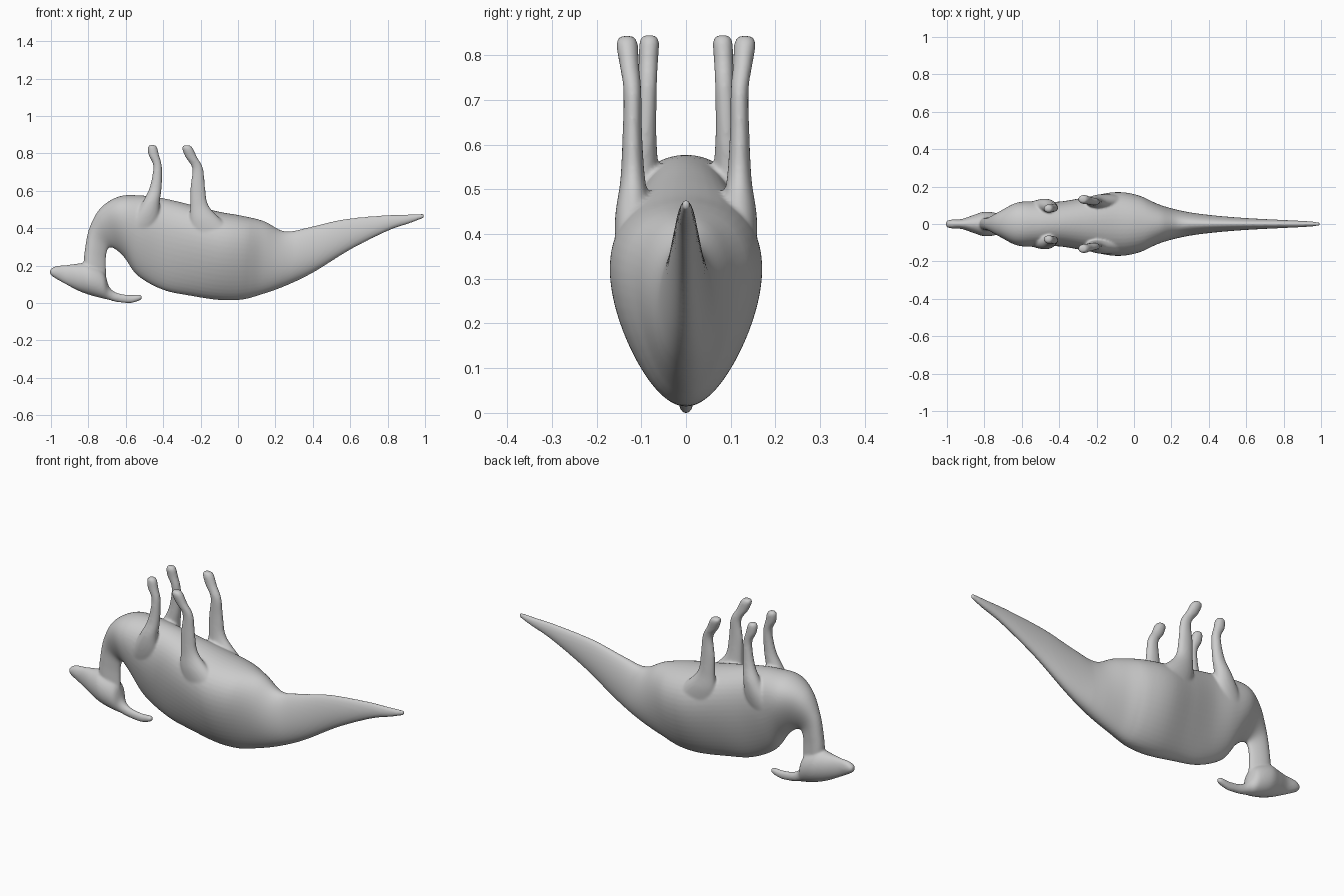
import bpy, bmesh, math

bm = bmesh.new()


def smooth_path(st, n):
    """Catmull-Rom resampling of station tuples."""
    out = []
    for i in range(len(st) - 1):
        p = [st[max(0, min(len(st) - 1, i + d))] for d in (-1, 0, 1, 2)]
        for k in range(n):
            t = k / n
            out.append([0.5 * (2 * b + (c - a) * t + (2 * a - 5 * b + 4 * c - d) * t * t
                               + (3 * b - a - 3 * c + d) * t ** 3) for a, b, c, d in zip(*p)])
    return out + [list(st[-1])]


def loft(stations, skew=lambda x: 0.0, n=6, seg=48):
    """Stations: lower x, lower z, upper x, upper z, half width, centre y."""
    rings = []
    for ax, az, bx, bz, w, cy in smooth_path(stations, n):
        ring = []
        s = skew(ax)
        for k in range(seg):
            t = 2 * math.pi * k / seg
            v = (1 - math.cos(t)) / 2 + 0.4 * s * math.sin(t) ** 2
            y = (math.sin(t) - s * math.sin(2 * t)) / (1 + 0.25 * abs(s))
            ring.append(bm.verts.new((ax + (bx - ax) * v, cy + w * y, az + (bz - az) * v)))
        rings.append(ring)
    faces = [bm.faces.new(rings[0]), bm.faces.new(rings[-1][::-1])]
    for r, s in zip(rings, rings[1:]):
        for k in range(seg):
            j = (k + 1) % seg
            faces.append(bm.faces.new((r[k], s[k], s[j], r[j])))
    bmesh.ops.recalc_face_normals(bm, faces=faces)


def trunk_skew(x):
    """Trunk is widest high up, the tail slightly wider low down."""
    return 0.12 - 0.16 * max(0.0, min(1.0, (x - 0.05) / 0.25))


# neck, trunk and tail
trunk = [
    (-.70, .08, -.82, .14, .036), (-.705, .17, -.825, .21, .036), (-.705, .25, -.818, .29, .035),
    (-.69, .295, -.795, .40, .04), (-.655, .287, -.735, .508, .072), (-.605, .24, -.635, .57, .115),
    (-.535, .145, -.52, .575, .122), (-.40, .07, -.40, .56, .12), (-.25, .038, -.25, .525, .145),
    (-.10, .016, -.10, .488, .171), (.02, .018, .02, .467, .155), (.12, .044, .14, .437, .106),
    (.25, .09, .25, .383, .072), (.40, .162, .38, .405, .05), (.60, .285, .56, .447, .033),
    (.80, .385, .78, .469, .022), (.92, .427, .91, .474, .016), (.995, .456, .995, .478, .009)]
loft([s + (0,) for s in trunk], trunk_skew)

# head with swept crest
head = [
    (-1.005, .153, -1.005, .18, .014), (-.985, .137, -.975, .197, .023), (-.92, .10, -.92, .203, .027),
    (-.85, .064, -.86, .21, .049), (-.79, .042, -.80, .213, .066), (-.73, .026, -.72, .17, .055),
    (-.695, .018, -.69, .09, .03), (-.65, .006, -.65, .056, .019), (-.58, -.001, -.58, .043, .016),
    (-.535, .010, -.53, .045, .016), (-.514, .02, -.513, .04, .010)]
loft([s + (0,) for s in head])

# legs: x, z, radius x, radius y, y (roots sink into the trunk)
front_leg = [
    (-.53, .28, .05, .02, .06), (-.52, .37, .08, .03, .083), (-.49, .46, .068, .038, .094),
    (-.464, .54, .046, .036, .097), (-.44, .62, .032, .025, .091), (-.43, .73, .023, .021, .086),
    (-.45, .79, .028, .022, .084), (-.457, .830, .025, .022, .082), (-.459, .845, .015, .014, .082)]
hind_leg = [
    (-.08, .24, .09, .02, .095), (-.10, .33, .13, .036, .117), (-.165, .43, .092, .042, .117),
    (-.206, .52, .049, .028, .119), (-.215, .62, .039, .022, .12), (-.216, .72, .029, .02, .12),
    (-.25, .78, .031, .022, .127), (-.27, .827, .029, .024, .132), (-.274, .843, .017, .015, .132)]
for leg in (front_leg, hind_leg):
    for side in (-1, 1):
        loft([(x - rx, z, x + rx, z, ry, side * y) for x, z, rx, ry, y in leg])

mesh = bpy.data.meshes.new("crested_dinosaur")
bm.to_mesh(mesh)
bm.free()
body = bpy.data.objects.new("crested_dinosaur", mesh)
bpy.context.collection.objects.link(body)
bpy.context.view_layer.objects.active = body
body.select_set(True)

# fuse the parts into one smooth skin
fuse = body.modifiers.new("fuse", 'REMESH')
fuse.mode = 'VOXEL'
fuse.voxel_size = 0.006
fuse.use_smooth_shade = True
relax = body.modifiers.new("relax", 'SMOOTH')
relax.factor = 0.5
relax.iterations = 8
for name in ("fuse", "relax"):
    bpy.ops.object.modifier_apply(modifier=name)
bpy.ops.object.shade_smooth()
